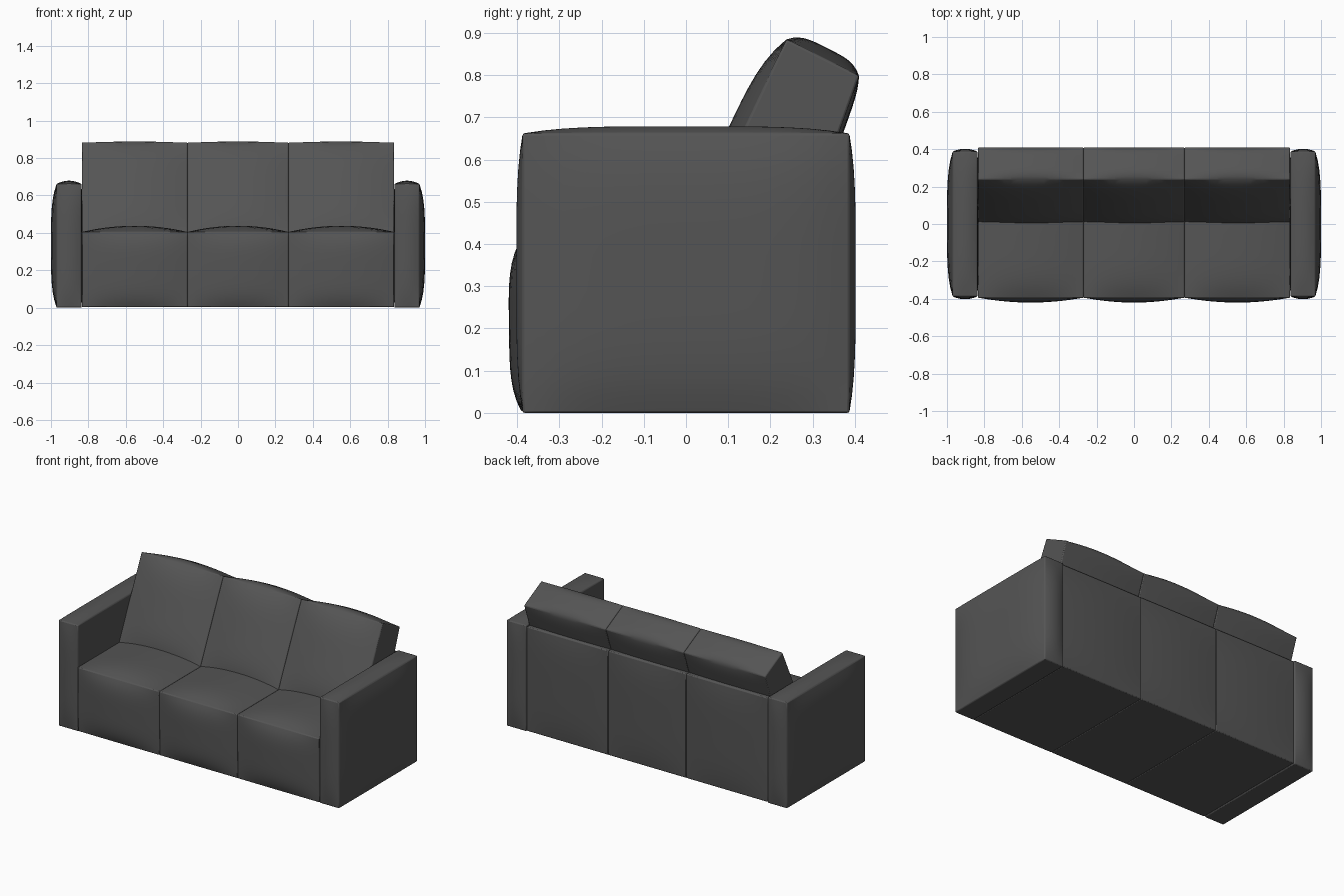
import bpy, bmesh, math
from mathutils import Vector

if "Cube" in bpy.data.objects:
    bpy.data.objects.remove(bpy.data.objects["Cube"])

grey = bpy.data.materials.new("dark grey fabric")
grey.diffuse_color = (0.09, 0.09, 0.09, 1)
grey.use_nodes = True
grey.node_tree.nodes["Principled BSDF"].inputs["Base Color"].default_value = grey.diffuse_color


def puffy_block(name, x0, x1, quad, left=0, right=0, front=0, back=0, top=0):
    """Block with a four-corner side profile (y, z) and bulging faces.
    quad: front-bottom, back-bottom, back-top, front-top."""
    fb, bb, bt, ft = [Vector((0, y, z)) for y, z in quad]

    def outward(a, b):          # normal of a profile side
        d = (b - a).normalized()
        return Vector((0, d.z, -d.y))

    n_back, n_top, n_front = outward(bb, bt), outward(bt, ft), outward(ft, fb)
    bm = bmesh.new()
    bmesh.ops.create_cube(bm, size=2)
    bmesh.ops.subdivide_edges(bm, edges=bm.edges[:], cuts=15, use_grid_fill=True)
    for v in bm.verts:
        u, s, t = v.co
        a, b = (s + 1) / 2, (t + 1) / 2
        p = fb.lerp(bb, a).lerp(ft.lerp(bt, a), b)
        p.x = x0 + (x1 - x0) * (u + 1) / 2
        fu, fs, ft_ = 1 - u * u, 1 - s ** 4, 1 - t ** 4
        e = 0.999
        if u < -e: p.x -= left * fs * ft_
        if u > e: p.x += right * fs * ft_
        if s < -e: p += n_front * front * fu * ft_
        if s > e: p += n_back * back * fu * ft_
        if t > e: p += n_top * top * fu * fs
        v.co = p
    bmesh.ops.recalc_face_normals(bm, faces=bm.faces[:])
    me = bpy.data.meshes.new(name)
    bm.to_mesh(me)
    bm.free()
    me.materials.append(grey)
    ob = bpy.data.objects.new(name, me)
    bpy.context.collection.objects.link(ob)
    bevel = ob.modifiers.new("soft edge", 'BEVEL')
    bevel.width, bevel.segments = 0.005, 2
    bevel.limit_method, bevel.angle_limit = 'ANGLE', math.radians(35)
    bpy.ops.object.select_all(action='DESELECT')
    ob.select_set(True)
    bpy.context.view_layer.objects.active = ob
    bpy.ops.object.shade_smooth_by_angle(angle=math.radians(40))


# Arms
arm = [(-0.387, 0), (0.387, 0), (0.387, 0.662), (-0.387, 0.662)]
puffy_block("left_arm", -0.97, -0.837, arm, left=0.03, right=0.006,
            front=0.015, back=0.015, top=0.017)
puffy_block("right_arm", 0.837, 0.97, arm, left=0.006, right=0.03,
            front=0.015, back=0.015, top=0.017)

# Three seats, back panels and leaning back cushions
edges = [-0.835, -0.27, 0.27, 0.835]
for i, part in enumerate(("left", "middle", "right")):
    x0, x1 = edges[i], edges[i + 1]
    puffy_block(part + "_seat", x0, x1,
                [(-0.39, 0.003), (0.21, 0.003), (0.21, 0.405), (-0.395, 0.405)],
                front=0.027, top=0.033)
    puffy_block(part + "_back_panel", x0, x1,
                [(0.2, 0.003), (0.385, 0.003), (0.385, 0.655), (0.2, 0.655)],
                back=0.012, top=0.008)
    puffy_block(part + "_back_cushion", x0, x1,
                [(0.0, 0.38), (0.325, 0.56), (0.41, 0.798), (0.238, 0.885)],
                front=0.035, back=0.01, top=0.025)
